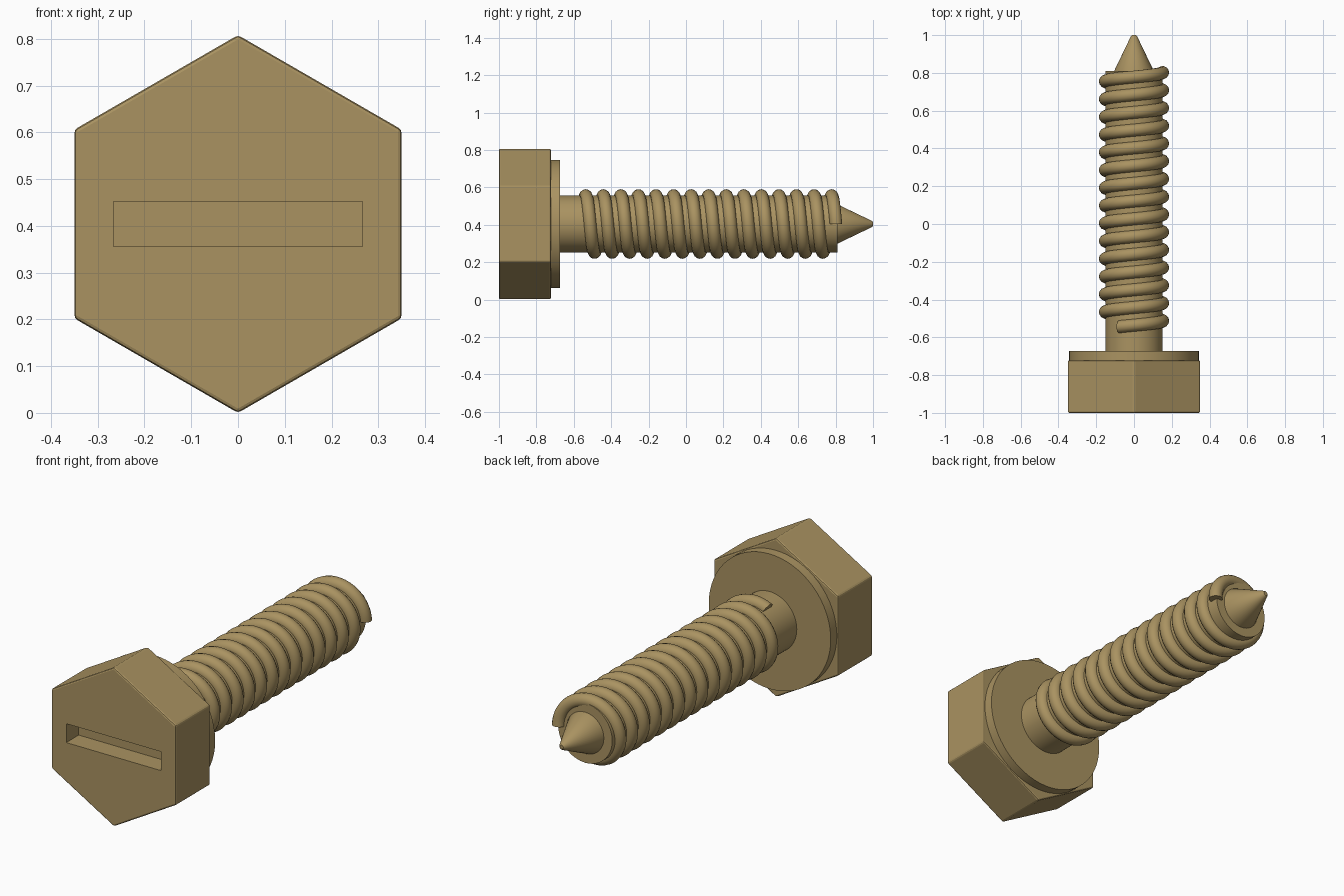
import bpy, bmesh
from math import pi, sin, cos, radians

if "Cube" in bpy.data.objects:
    bpy.data.objects.remove(bpy.data.objects["Cube"])

CZ = 0.404          # height of the screw axis, which runs along y

brass = bpy.data.materials.new("brass")
brass.diffuse_color = (0.40, 0.29, 0.12, 1)
brass.use_nodes = True
brass.node_tree.nodes["Principled BSDF"].inputs["Base Color"].default_value = brass.diffuse_color


def loft(name, rings, smooth=True):
    """Skin a list of vertex rings and cap both ends."""
    bm = bmesh.new()
    loops = [[bm.verts.new(p) for p in ring] for ring in rings]
    n = len(loops[0])
    for a, b in zip(loops, loops[1:]):
        for i in range(n):
            j = (i + 1) % n
            bm.faces.new((a[i], a[j], b[j], b[i]))
    bm.faces.new(loops[0])
    bm.faces.new(loops[-1])
    bmesh.ops.recalc_face_normals(bm, faces=bm.faces)
    me = bpy.data.meshes.new(name)
    bm.to_mesh(me)
    bm.free()
    ob = bpy.data.objects.new(name, me)
    bpy.context.collection.objects.link(ob)
    me.materials.append(brass)
    if smooth:
        bpy.context.view_layer.objects.active = ob
        ob.select_set(True)
        bpy.ops.object.shade_smooth_by_angle(angle=radians(35))
        ob.select_set(False)
    return ob


def turned(name, profile, sides, smooth=True):
    """Round part on the y axis from (y, radius) pairs; first corner points up."""
    return loft(name, [[(r * sin(2 * pi * i / sides), y, CZ + r * cos(2 * pi * i / sides))
                        for i in range(sides)] for y, r in profile], smooth)


# Hexagonal head with slightly softened edges
head = turned("hex_head", [(-1, 0.404), (-0.722, 0.404)], 6, False)
bev = head.modifiers.new("soft_edges", 'BEVEL')
bev.width = 0.008
bev.segments = 2

# Blind screwdriver slot
slot = loft("slot_cutter", [[(sx * 0.266, y, CZ + sz * 0.048) for sx, sz in
                             ((-1, -1), (1, -1), (1, 1), (-1, 1))] for y in (-1.1, -0.9)], False)
slot.hide_render = True
slot.hide_set(True)
cut = head.modifiers.new("slot", 'BOOLEAN')
cut.object = slot
cut.solver = 'EXACT'

# Washer collar, shank and pointed tip
turned("collar", [(-0.73, 0.343), (-0.673, 0.343)], 64)
turned("shank", [(-0.70, 0.152), (0.81, 0.152)], 64)
turned("point", [(0.79, 0.105), (0.81, 0.105), (0.995, 0.016), (1.0, 0.010)], 48)

# Helical thread: round bead winding along the shank
PITCH, R, BEAD, TURNS = 0.0939, 0.152, 0.034, 14.34
Y_END, STEPS, SIDES = 0.802, 48, 14
rings = []
total = int(TURNS * STEPS)
for k in range(total + 1):
    back = k / STEPS                      # turns counted back from the tip end
    a, y = 2 * pi * back, Y_END - PITCH * back
    ring = []
    for s in range(SIDES):
        t = 2 * pi * s / SIDES
        r = R + BEAD * cos(t)
        ring.append((r * cos(a), y + BEAD * sin(t), CZ + r * sin(a)))
    rings.append(ring)
loft("thread", rings)
